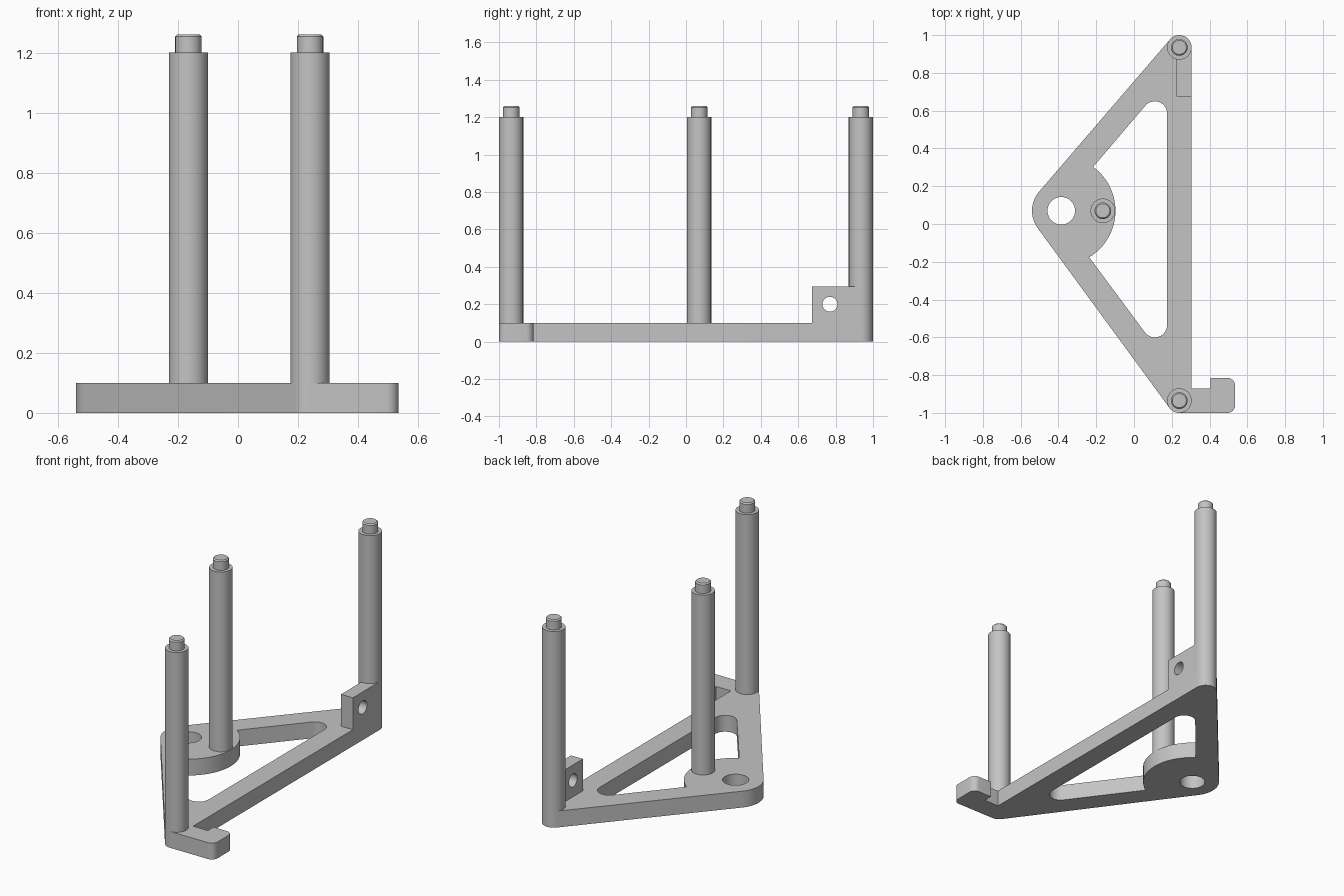
import bpy, bmesh
from math import cos, sin, radians
from mathutils import Matrix

cube = bpy.data.objects.get("Cube")
if cube:
    bpy.data.objects.remove(cube, do_unlink=True)

grey = bpy.data.materials.new("plain grey")
grey.use_nodes = True
COLOUR = (0.55, 0.55, 0.55, 1)
grey.diffuse_color = COLOUR
grey.node_tree.nodes["Principled BSDF"].inputs["Base Color"].default_value = COLOUR

THICK = 0.1
POST_R = 0.065
BACK, FRONT, HUB = (0.24, 0.935), (0.24, -0.935), (-0.385, 0.07)
POSTS = {"back": BACK, "front": FRONT, "hub": (-0.165, 0.07)}


def arc(centre, radius, start, end, steps=16):
    """Points along an arc, angles in degrees."""
    angles = [radians(start + (end - start) * i / steps) for i in range(steps + 1)]
    return [(centre[0] + radius * cos(a), centre[1] + radius * sin(a)) for a in angles]


def prism(name, outline, z0, z1):
    """Extrude a flat outline upwards."""
    bm = bmesh.new()
    face = bm.faces.new([bm.verts.new((x, y, z0)) for x, y in outline])
    top = bmesh.ops.extrude_face_region(bm, geom=[face])["geom"]
    bmesh.ops.translate(bm, vec=(0, 0, z1 - z0),
                        verts=[v for v in top if isinstance(v, bmesh.types.BMVert)])
    bmesh.ops.recalc_face_normals(bm, faces=bm.faces)
    mesh = bpy.data.meshes.new(name)
    bm.to_mesh(mesh)
    bm.free()
    mesh.materials.append(grey)
    obj = bpy.data.objects.new(name, mesh)
    bpy.context.collection.objects.link(obj)
    return obj


def select(obj):
    bpy.ops.object.select_all(action="DESELECT")
    obj.select_set(True)
    bpy.context.view_layer.objects.active = obj


def cut(obj, cutter):
    """Subtract the cutter, then discard it."""
    cutter.hide_render = True
    mod = obj.modifiers.new("cut", "BOOLEAN")
    mod.operation, mod.solver, mod.object = "DIFFERENCE", "EXACT", cutter
    select(obj)
    bpy.ops.object.modifier_apply(modifier=mod.name)
    bpy.data.objects.remove(cutter, do_unlink=True)


def smooth(obj):
    select(obj)
    bpy.ops.object.shade_smooth_by_angle(angle=radians(30))


# Base plate with its corner hook
outline = (
    arc((0.495, -0.96), 0.04, 270, 360, 8)
    + arc((0.495, -0.855), 0.04, 0, 90, 8)
    + [(0.405, -0.815), (0.405, -0.87), (0.305, -0.87)]
    + arc(BACK, POST_R, 0, 139.2)
    + arc(HUB, 0.155, 139.2, 216.3)
    + arc(FRONT, POST_R, 216.3, 270)
)
plate = prism("base_plate", outline, 0, THICK)

# Window in the plate, bounded by the round hub
window = (
    arc((0.11, 0.585), POST_R, 0, 139.2)
    + arc(HUB, 0.287, 54, -59, 32)
    + arc((0.11, -0.535), POST_R, 216.3, 360)
)
cut(plate, prism("window_cutter", window, -0.1, 0.2))
cut(plate, prism("hub_hole_cutter", arc(HUB, 0.073, 0, 350, 35), -0.1, 0.2))
smooth(plate)

# Posts with a chamfered pin on top
for name, centre in POSTS.items():
    smooth(prism(name + "_post", arc(centre, POST_R, 0, 352.5, 47), THICK, 1.2))
    pin = prism(name + "_pin", arc(centre, 0.044, 0, 352.5, 47), 1.2, 1.26)
    bm = bmesh.new()
    bm.from_mesh(pin.data)
    rim = [e for e in bm.edges if all(v.co.z > 1.25 for v in e.verts)]
    bmesh.ops.bevel(bm, geom=rim, offset=0.007, segments=1, affect="EDGES")
    bm.to_mesh(pin.data)
    bm.free()
    smooth(pin)

# Drilled bracket beside the back post
bracket = prism("bracket", [(0.225, 0.675), (0.305, 0.675), (0.305, 0.935), (0.225, 0.935)],
                THICK, 0.295)
drill = prism("bracket_drill", arc((0, 0), 0.04, 0, 348.75, 31), -0.2, 0.2)
drill.data.transform(Matrix.Translation((0.265, 0.77, 0.2)) @ Matrix.Rotation(radians(90), 4, "Y"))
cut(bracket, drill)
smooth(bracket)
